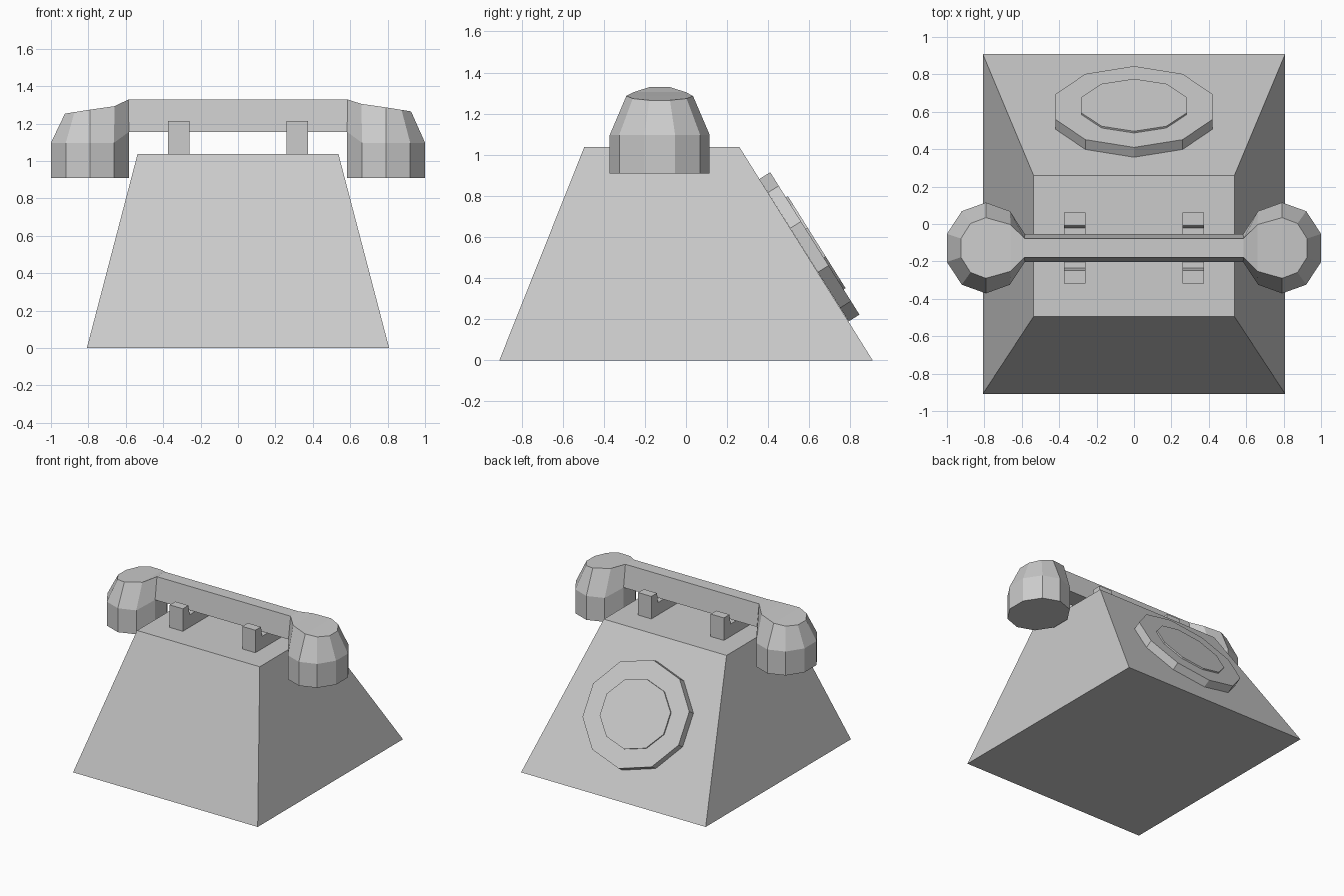
import bpy, bmesh, math
from mathutils import Vector

if "Cube" in bpy.data.objects:
    bpy.data.objects.remove(bpy.data.objects["Cube"])

grey = bpy.data.materials.new("plain_grey")
grey.diffuse_color = (0.6, 0.6, 0.6, 1)
grey.use_nodes = True
grey.node_tree.nodes["Principled BSDF"].inputs["Base Color"].default_value = grey.diffuse_color
CY = -0.128          # centre line of the handset in y
N = 10               # sides of every round part


def finish(name, bm):
    bmesh.ops.recalc_face_normals(bm, faces=bm.faces)
    me = bpy.data.meshes.new(name)
    bm.to_mesh(me)
    bm.free()
    me.materials.append(grey)
    ob = bpy.data.objects.new(name, me)
    bpy.context.collection.objects.link(ob)
    return ob


def bridge(bm, a, b, skip=()):
    n = len(a)
    for i in range(n):
        if i not in skip:
            j = (i + 1) % n
            bm.faces.new((a[i], a[j], b[j], b[i]))


def loft(name, low, high):
    bm = bmesh.new()
    a, b = [[bm.verts.new(p) for p in ring] for ring in (low, high)]
    bridge(bm, a, b)
    bm.faces.new(a)
    bm.faces.new(b)
    return finish(name, bm)


def rect(x, y0, y1, z):
    return [(-x, y0, z), (x, y0, z), (x, y1, z), (-x, y1, z)]


def unit_ring():
    return [(math.cos(math.radians(18 + 36 * k)), math.sin(math.radians(18 + 36 * k)))
            for k in range(N)]


# Tapered body
loft("body", rect(0.808, -0.908, 0.908, 0), rect(0.537, -0.495, 0.26, 1.037))

# Dial: two stacked ten-sided plates on the sloping back
up = Vector((0, -0.531, 0.847))
out = Vector((0, 0.847, 0.531))
seat = Vector((0, 0.576, 0.5365))


def dial(name, rx, ry, d0, d1):
    rings = [[seat + out * d + Vector((rx * c, 0, 0)) + up * (ry * s)
              for c, s in unit_ring()] for d in (d0, d1)]
    loft(name, *rings)


dial("dial_plate", 0.442, 0.409, -0.002, 0.06)
dial("dial_centre", 0.294, 0.264, 0.055, 0.071)

# U-shaped cradles, extruded from a side profile
half = [(0.19, 1.03), (0.19, 1.215), (0.12, 1.215), (0.106, 1.135)]
profile = half + [(-y, z) for y, z in reversed(half)]
for side, label in ((-1, "left"), (1, "right")):
    loft("cradle_" + label, *[[(side * x, CY + y, z) for y, z in profile]
                              for x in (0.26, 0.375)])

# Handset: two ten-sided cups joined by a tapered grip
bm = bmesh.new()
cups = []
for side, drop in ((-1, 0.012), (1, 0.0)):
    cx, rx, ry = 0.792, 0.219, 0.243
    rings = [[], [], []]
    for k, (c, s) in enumerate(unit_ring()):
        inner = k in (4, 5)
        x, y = cx + rx * c, CY + ry * s
        rings[0].append((x, y, 0.908))
        rings[1].append((x, y, 1.155 if inner else 1.097))
        # the tilted top ring stretches towards the grip
        tx, ty = cx + 0.14 * c, CY + 0.162 * s
        tz = 1.265 + 0.16 * (0.925 - tx) - drop
        if inner:
            tx, tz = 0.585, 1.329
        elif k in (3, 6):
            tx, ty, tz = 0.66, CY + 0.125 * (1 if s > 0 else -1), 1.305 - drop
        rings[2].append((tx, ty, tz))
    low, mid, top = [[bm.verts.new((side * x, y, z)) for x, y, z in r] for r in rings]
    bridge(bm, low, mid)
    bridge(bm, mid, top, skip=(4,))
    bm.faces.new(low)
    # crown as strips from the grip to the outer edge
    for a, b in ((4, 5), (3, 6), (2, 7), (1, 8)):
        bm.faces.new((top[a], top[b], top[(b + 1) % N], top[a - 1]))
    cups.append((mid[4], mid[5], top[5], top[4]))
bridge(bm, *cups)
finish("handset", bm)
